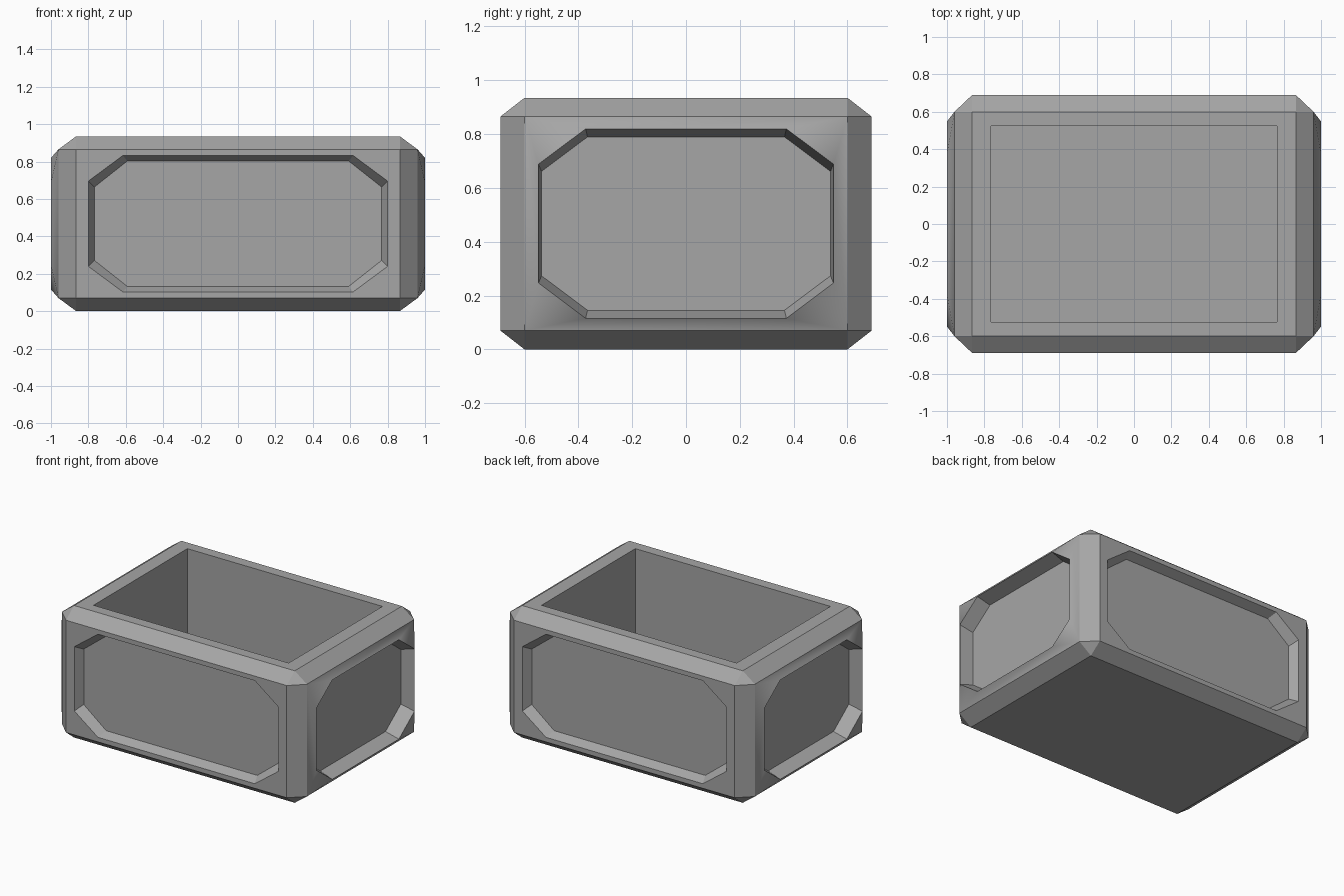
import bpy
import bmesh
from mathutils import Vector

cube = bpy.data.objects.get("Cube")
if cube:
    bpy.data.objects.remove(cube, do_unlink=True)

# Single grey for the whole crate
grey = bpy.data.materials.new("stone_grey")
grey.use_nodes = True
colour = (0.38, 0.38, 0.38, 1)
grey.diffuse_color = colour
grey.node_tree.nodes["Principled BSDF"].inputs["Base Color"].default_value = colour

CORNERS = [(1, 1), (-1, 1), (-1, -1), (1, -1)]
MID = 0.4675                       # half of the height
FULL = Vector((0.96, 0.69, MID))   # outer planes of the shell
FLAT = Vector((0.865, 0.60, 0.3975))  # where the chamfers begin
OPENING = (0.765, 0.525)
FLOOR = 0.10 - MID

bm = bmesh.new()


def make(points):
    return [bm.verts.new(p) for p in points]


def bridge(a, b):
    """Join two loops of equal length with quads."""
    n = len(a)
    for i in range(n):
        j = (i + 1) % n
        bm.faces.new((a[i], a[j], b[j], b[i]))


def octagon(a, b, c, d):
    """Half width a, top half width b, half height c, side half height d."""
    pts = []
    for s, t in CORNERS:
        pair = [(s * a, t * d), (s * b, t * c)]
        pts += pair if s * t > 0 else pair[::-1]
    return pts


def rect_loop(w, d, z):
    return make([(s * w, t * d, z) for s, t in CORNERS])


# Chamfered outer shell, with one flat face per direction
points = []
for sx in (-1, 1):
    for sy in (-1, 1):
        for sz in (-1, 1):
            for axis in range(3):
                p = FLAT.copy()
                p[axis] = FULL[axis]
                points.append((p.x * sx, p.y * sy, p.z * sz))
hull = bmesh.ops.convex_hull(bm, input=make(points))
bmesh.ops.dissolve_limit(bm, angle_limit=0.01, verts=bm.verts[:], edges=bm.edges[:])
bm.normal_update()

# Remove the four sides and the top, which are rebuilt below
old = [f for f in bm.faces
       if max(abs(f.normal.x), abs(f.normal.y), f.normal.z) > 0.99]
bmesh.ops.delete(bm, geom=old, context="FACES_ONLY")

# Rim, inner walls and floor
rim = rect_loop(FLAT.x, FLAT.y, FULL.z)
mouth = rect_loop(*OPENING, FULL.z)
base = rect_loop(*OPENING, FLOOR)
bridge(rim, mouth)
bridge(mouth, base)
bm.faces.new(base)

smooth_faces = set()


def panel(place, half_w, frame, lip, recess, outer, inner, raised):
    """Frame around an octagonal recess; place maps (u, v, depth) to space."""
    r = make([place(s * half_w, t * FLAT.z, frame) for s, t in CORNERS])
    o = make([place(u, v, lip) for u, v in octagon(*outer)])
    i = make([place(u, v, recess) for u, v in octagon(*inner)])
    for k in range(4):
        n = (k + 1) % 4
        tri = bm.faces.new((r[k], o[2 * k], o[2 * k + 1]))
        quad = bm.faces.new((r[k], o[2 * k + 1], o[2 * n], r[n]))
        if raised:
            smooth_faces.update((tri, quad))
    bridge(o, i)
    bm.faces.new(i)


for side in (-1, 1):
    # Front and back panels lie flush with the shell
    panel(lambda u, v, d: (u, side * d, v), FLAT.x, FULL.y, FULL.y, 0.63,
          (0.80, 0.615, 0.365, 0.228), (0.768, 0.592, 0.335, 0.196), False)
    # Left and right panels swell out to a raised lip
    panel(lambda u, v, d: (side * d, u, v), FLAT.y, FULL.x, 1.0, 0.90,
          (0.548, 0.373, 0.352, 0.221), (0.537, 0.366, 0.322, 0.194), True)

# Weld, orient and shade: only the swelling frames are smooth
for f in bm.faces:
    f.smooth = f in smooth_faces
for e in bm.edges:
    e.smooth = all(f.smooth for f in e.link_faces)
bmesh.ops.remove_doubles(bm, verts=bm.verts[:], dist=0.0005)
for e in bm.edges:
    e.smooth = all(f.smooth for f in e.link_faces)
bmesh.ops.recalc_face_normals(bm, faces=bm.faces[:])
bmesh.ops.translate(bm, verts=bm.verts[:], vec=(0, 0, MID))

mesh = bpy.data.meshes.new("crate_body")
bm.to_mesh(mesh)
bm.free()
mesh.materials.append(grey)
crate = bpy.data.objects.new("crate_body", mesh)
bpy.context.collection.objects.link(crate)
